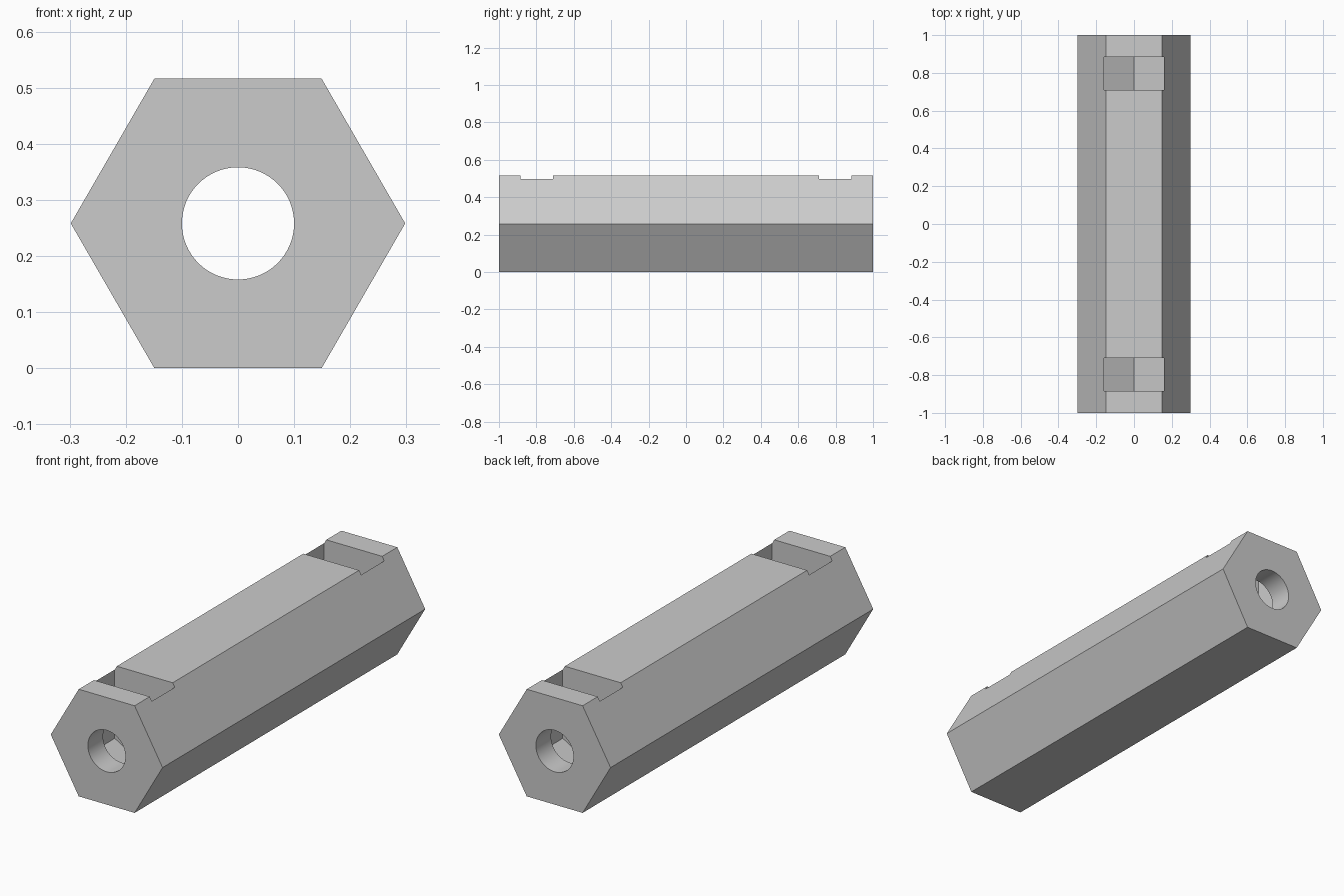
import bpy, bmesh
from math import sin, cos, pi, sqrt

if "Cube" in bpy.data.objects:
    bpy.data.objects.remove(bpy.data.objects["Cube"])

R = 0.298                 # outer hexagon circumradius
CZ = R * sqrt(3) / 2      # axis height
BORE = 0.10
SLOT = 0.16               # half width of the nut pocket
TIP = SLOT / sqrt(3)


def ring(r, n):
    return [(r * cos(2 * pi * i / n), CZ + r * sin(2 * pi * i / n)) for i in range(n)]


def prism(name, profile, y0, y1):
    """Extrude an (x, z) profile along y."""
    bm = bmesh.new()
    face = bm.faces.new([bm.verts.new((x, y0, z)) for x, z in profile])
    ext = bmesh.ops.extrude_face_region(bm, geom=[face])["geom"]
    bmesh.ops.translate(bm, vec=(0, y1 - y0, 0),
                        verts=[v for v in ext if isinstance(v, bmesh.types.BMVert)])
    bmesh.ops.recalc_face_normals(bm, faces=bm.faces)
    mesh = bpy.data.meshes.new(name)
    bm.to_mesh(mesh)
    bm.free()
    obj = bpy.data.objects.new(name, mesh)
    bpy.context.collection.objects.link(obj)
    return obj


def cut(target, cutter):
    cutter.hide_render = True
    mod = target.modifiers.new(cutter.name, 'BOOLEAN')
    mod.operation, mod.solver, mod.object = 'DIFFERENCE', 'EXACT', cutter
    bpy.context.view_layer.objects.active = target
    bpy.ops.object.modifier_apply(modifier=mod.name)
    bpy.data.objects.remove(cutter, do_unlink=True)


# Hexagonal spacer body
body = prism("hex_standoff", ring(R, 6), -1, 1)

# Bore through the full length
cut(body, prism("bore_cutter", ring(BORE, 64), -1.1, 1.1))

# Nut pockets open at the top, with a V-shaped floor
pocket = [(-SLOT, 0.7), (-SLOT, CZ - TIP), (0, CZ - 2 * TIP), (SLOT, CZ - TIP), (SLOT, 0.7)]
for side in (-1, 1):
    cut(body, prism("nut_pocket_cutter", pocket, side * 0.71, side * 0.885))

# Smooth bore, crisp edges elsewhere
body.select_set(True)
bpy.context.view_layer.objects.active = body
bpy.ops.object.shade_smooth_by_angle(angle=pi / 6)
